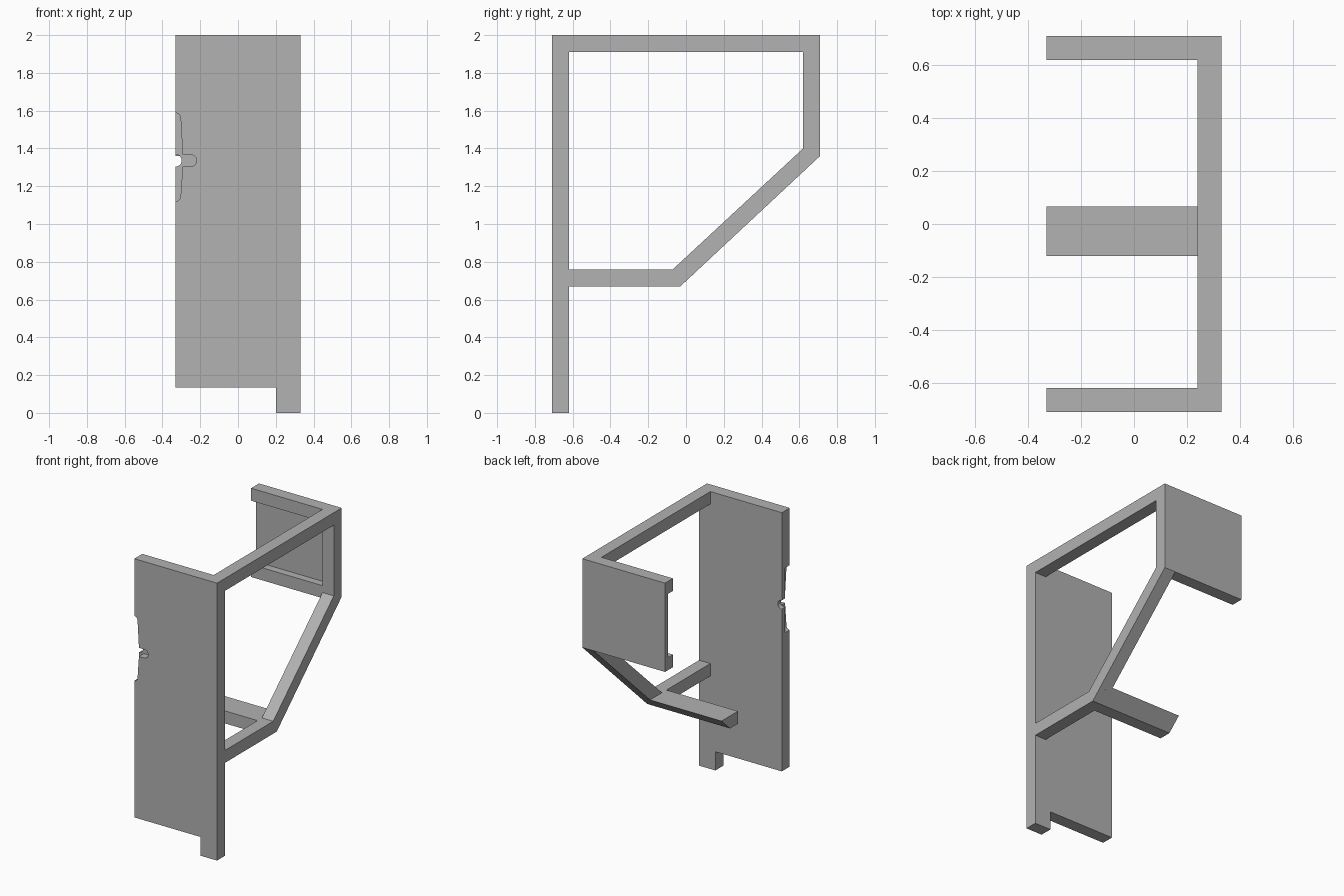
import bpy, bmesh
from math import sin, cos, radians
from mathutils import Vector

if "Cube" in bpy.data.objects:
    bpy.data.objects.remove(bpy.data.objects["Cube"], do_unlink=True)

# Single plain grey finish
grey = bpy.data.materials.new("plain_grey")
grey.use_nodes = True
colour = (0.445, 0.445, 0.445, 1)
grey.diffuse_color = colour
grey.node_tree.nodes["Principled BSDF"].inputs["Base Color"].default_value = colour


def prism(name, outline, axis, low, high):
    """Extrude a flat outline, (y, z) along x or (x, z) along y."""
    def place(p, d):
        return (d, p[0], p[1]) if axis == "x" else (p[0], d, p[1])
    bm = bmesh.new()
    face = bm.faces.new([bm.verts.new(place(p, low)) for p in outline])
    moved = bmesh.ops.extrude_face_region(bm, geom=[face])["geom"]
    shift = Vector(place((0, 0), high - low))
    bmesh.ops.translate(bm, vec=shift, verts=[v for v in moved if isinstance(v, bmesh.types.BMVert)])
    bmesh.ops.recalc_face_normals(bm, faces=bm.faces)
    mesh = bpy.data.meshes.new(name)
    bm.to_mesh(mesh)
    bm.free()
    mesh.materials.append(grey)
    obj = bpy.data.objects.new(name, mesh)
    bpy.context.collection.objects.link(obj)
    return obj


def combine(target, other, operation):
    """Apply a boolean and discard the second solid."""
    mod = target.modifiers.new(operation.lower(), "BOOLEAN")
    mod.operation, mod.object, mod.solver = operation, other, "EXACT"
    other.hide_render = True
    bpy.context.view_layer.objects.active = target
    bpy.ops.object.modifier_apply(modifier=mod.name)
    bpy.data.objects.remove(other, do_unlink=True)


def arc(x, z, r, start, end, steps=8):
    angles = [radians(start + (end - start) * i / steps) for i in range(steps + 1)]
    return [(x + r * cos(a), z + r * sin(a)) for a in angles]


def rect(a, b, low, high):
    return [(a, low), (b, low), (b, high), (a, high)]


W, D, TOP = 0.33, 0.71, 2.0     # half width, half depth, height
T, STEP = 0.09, 0.055           # wall thickness, recess depth
INNER = D - T

# Front panel with a foot at one corner
panel = prism("bracket_body", [(-W, 0.135), (0.2, 0.135), (0.2, 0), (W, 0), (W, TOP), (-W, TOP)],
              "y", -D, -INNER)

# Shallow latch recess in the front edge, with a through half hole
latch = ([(-0.4, 1.588)] + arc(-0.331, 1.561, 0.027, 90, 0)
         + [(-0.293, 1.367)] + arc(-0.25, 1.336, 0.031, 90, -90)
         + [(-0.293, 1.305)] + arc(-0.331, 1.147, 0.027, 0, -90) + [(-0.4, 1.12)])
combine(panel, prism("latch_recess", latch, "y", -D - 0.1, -D + STEP), "DIFFERENCE")
combine(panel, prism("latch_hole", arc(-W, 1.336, 0.032, 0, 345, 23), "y", -D - 0.1, -INNER + 0.1),
        "DIFFERENCE")

# Side frame with its angled lower bar
frame = prism("side_frame", [(-0.67, TOP), (D, TOP), (D, 1.36), (-0.03, 0.67), (-0.67, 0.67)],
              "x", W - T, W)
opening = [(-INNER, TOP - T), (INNER, TOP - T), (INNER, 1.40), (-0.07, 0.76), (-INNER, 0.76)]
combine(frame, prism("frame_opening", opening, "x", 0, 1), "DIFFERENCE")

# Back panel, hollowed inside between its upper and lower lips
back = prism("back_panel", rect(-W, W - T / 2, 1.36, TOP), "y", INNER, D)
combine(back, prism("back_recess", rect(-0.5, W - T, 1.45, TOP - T), "y", 0.5, INNER + STEP),
        "DIFFERENCE")

# Support arm with a bevelled rear side
arm = prism("support_arm", [(-0.12, 0.67), (-0.03, 0.67), (0.067, 0.76), (-0.12, 0.76)],
            "x", -W, W - T / 2)

# Join everything into one solid and tidy the flat faces
for part in (frame, back, arm):
    combine(panel, part, "UNION")
bm = bmesh.new()
bm.from_mesh(panel.data)
bmesh.ops.remove_doubles(bm, verts=bm.verts, dist=0.0001)
bmesh.ops.dissolve_limit(bm, angle_limit=radians(0.5), verts=bm.verts, edges=bm.edges)
bm.to_mesh(panel.data)
bm.free()
